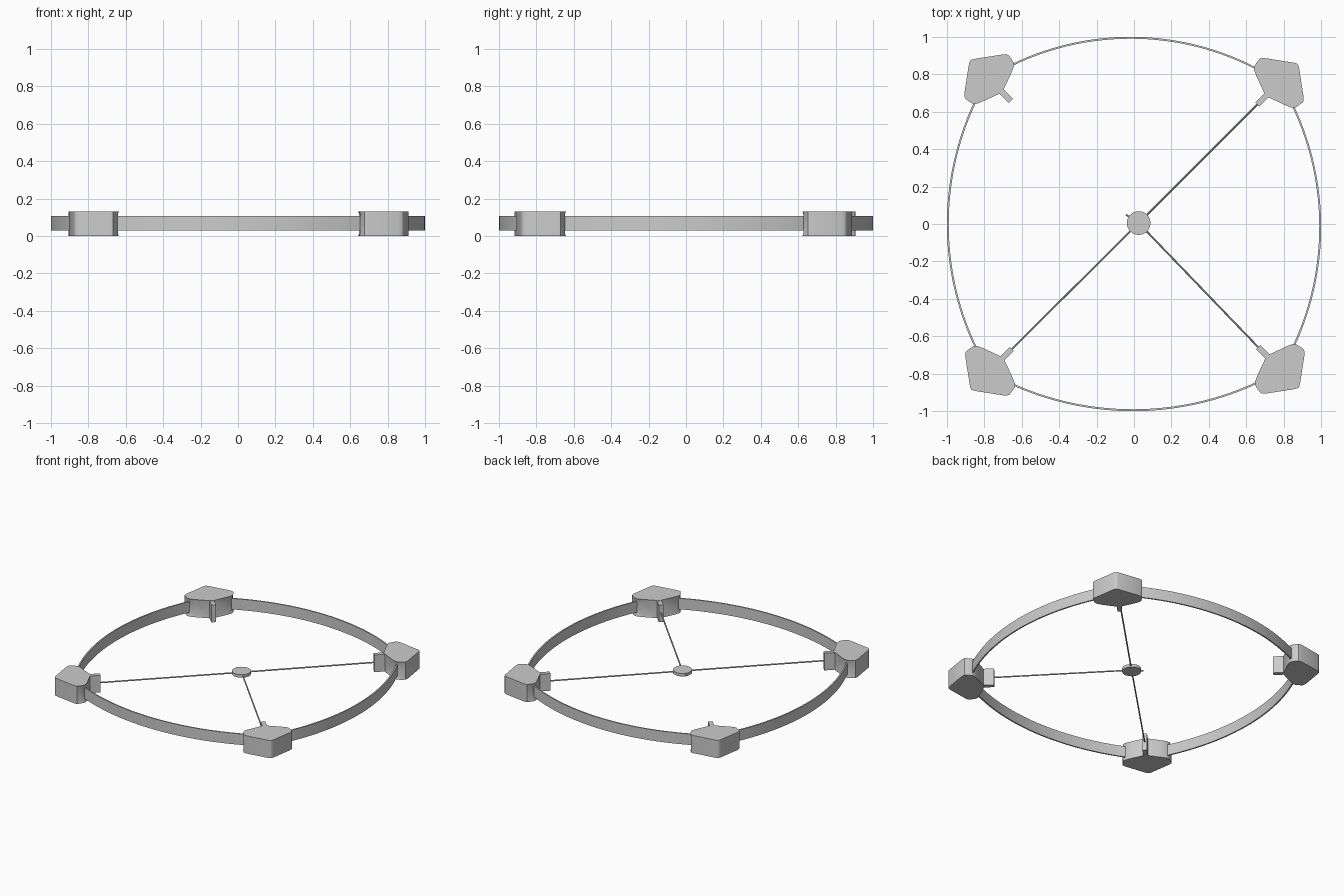
import bpy, bmesh, math
from mathutils import Vector

cube = bpy.data.objects.get("Cube")
if cube:
    bpy.data.objects.remove(cube, do_unlink=True)

grey = bpy.data.materials.new("plain_grey")
grey.use_nodes = True
grey.diffuse_color = (0.6, 0.6, 0.6, 1)
grey.node_tree.nodes["Principled BSDF"].inputs["Base Color"].default_value = (0.6, 0.6, 0.6, 1)

HEIGHT = 0.13
MID = HEIGHT / 2 + 0.002
HUB = Vector((0.025, 0.005, MID))


def loft(name, rings):
    """Skin a list of matching closed rings and cap both ends."""
    bm = bmesh.new()
    loops = [[bm.verts.new(p) for p in ring] for ring in rings]
    for a, b in zip(loops, loops[1:]):
        for i in range(len(a)):
            j = (i + 1) % len(a)
            bm.faces.new((a[i], a[j], b[j], b[i]))
    bm.faces.new(loops[0])
    bm.faces.new(loops[-1])
    bmesh.ops.recalc_face_normals(bm, faces=bm.faces)
    mesh = bpy.data.meshes.new(name)
    bm.to_mesh(mesh)
    bm.free()
    mesh.materials.append(grey)
    obj = bpy.data.objects.new(name, mesh)
    bpy.context.collection.objects.link(obj)
    bpy.ops.object.select_all(action="DESELECT")
    obj.select_set(True)
    bpy.context.view_layer.objects.active = obj
    bpy.ops.object.shade_smooth_by_angle(angle=math.radians(35))
    return obj


def rod(name, a, b, radius, sides):
    """Round bar between two points."""
    axis = (b - a).normalized()
    u = axis.orthogonal().normalized()
    v = axis.cross(u)
    turn = [math.tau * i / sides for i in range(sides)]
    return loft(name, [[p + radius * (u * math.cos(t) + v * math.sin(t)) for t in turn]
                       for p in (a, b)])


# Corner positions: sign in x, sign in y, small offset
corners = {
    "back_left": (1, 1, Vector((0, -0.02))),
    "back_right": (-1, 1, Vector((0, 0))),
    "front_right": (-1, -1, Vector((0.005, -0.01))),
    "front_left": (1, -1, Vector((0.005, 0))),
}


def place(corner, x, y):
    sx, sy, off = corners[corner]
    return Vector((sx * x, sy * y)) + off


# Half of the bracket outline, mirrored across the diagonal
half = [(0.871, 0.877), (0.855, 0.882), (0.695, 0.907), (0.672, 0.904),
        (0.655, 0.882), (0.643, 0.862), (0.642, 0.842), (0.654, 0.81),
        (0.702, 0.707)]
outline = half + [(y, x) for x, y in reversed(half)]


def pinch(x, y):
    """Draw the wing tips in slightly between the two edge lips."""
    if x < 0.66:
        x += 0.005
    if y < 0.66:
        y += 0.005
    return x, y


for corner in corners:
    # Corner bracket
    rings = []
    for z, shape in ((0, outline), (0.012, [pinch(*p) for p in outline]),
                     (HEIGHT - 0.012, [pinch(*p) for p in outline]), (HEIGHT, outline)):
        rings.append([place(corner, *p).to_3d() + Vector((0, 0, z)) for p in shape])
    loft(corner + "_bracket", rings)

    # Tab on the inner diagonal of the bracket
    w = 0.011
    tab = [(0.658 - w, 0.658 + w), (0.72 - w, 0.72 + w),
           (0.72 + w, 0.72 - w), (0.658 + w, 0.658 - w)]
    loft(corner + "_tab", [[place(corner, *p).to_3d() + Vector((0, 0, z)) for p in tab]
                           for z in (0.002, HEIGHT - 0.002)])

    # Tension cord to the hub; one corner keeps only a short stub
    end = place(corner, 0.67, 0.67).to_3d() + Vector((0, 0, MID))
    if corner == "back_right":
        end = Vector((-0.042, 0.05, MID))
    rod(corner + "_cord", HUB, end, 0.005, 8)

# Curved strips between neighbouring brackets
names = list(corners)
sides = {"back": (0, 1), "right": (-1, 0), "front": (0, -1), "left": (1, 0)}
for i, (side, normal) in enumerate(sides.items()):
    n = Vector(normal)
    seat = (0.70, 0.825) if n.y else (0.825, 0.70)
    a = place(names[i], *seat)
    b = place(names[(i + 1) % 4], *seat)
    middle = (a + b) / 2
    sag = 0.995 - middle.dot(n)
    chord = (b - a).length / 2
    radius = (chord ** 2 + sag ** 2) / (2 * sag)
    along = (b - a).normalized()
    out = Vector((-along.y, along.x))
    if out.dot(n) < 0:
        out = -out
    centre = middle + out * (sag - radius)
    spread = math.asin(chord / radius)
    rings = []
    for k in range(49):
        t = spread * (k / 24 - 1)
        ray = along * math.sin(t) + out * math.cos(t)
        rings.append([(centre + ray * (radius + d)).to_3d() + Vector((0, 0, z))
                      for d, z in ((-0.005, 0.028), (0.005, 0.028),
                                   (0.005, 0.108), (-0.005, 0.108))])
    loft(side + "_strip", rings)

# Centre hub disc
lift = Vector((0, 0, 0.011))
rod("centre_hub", HUB - lift, HUB + lift, 0.063, 48)
